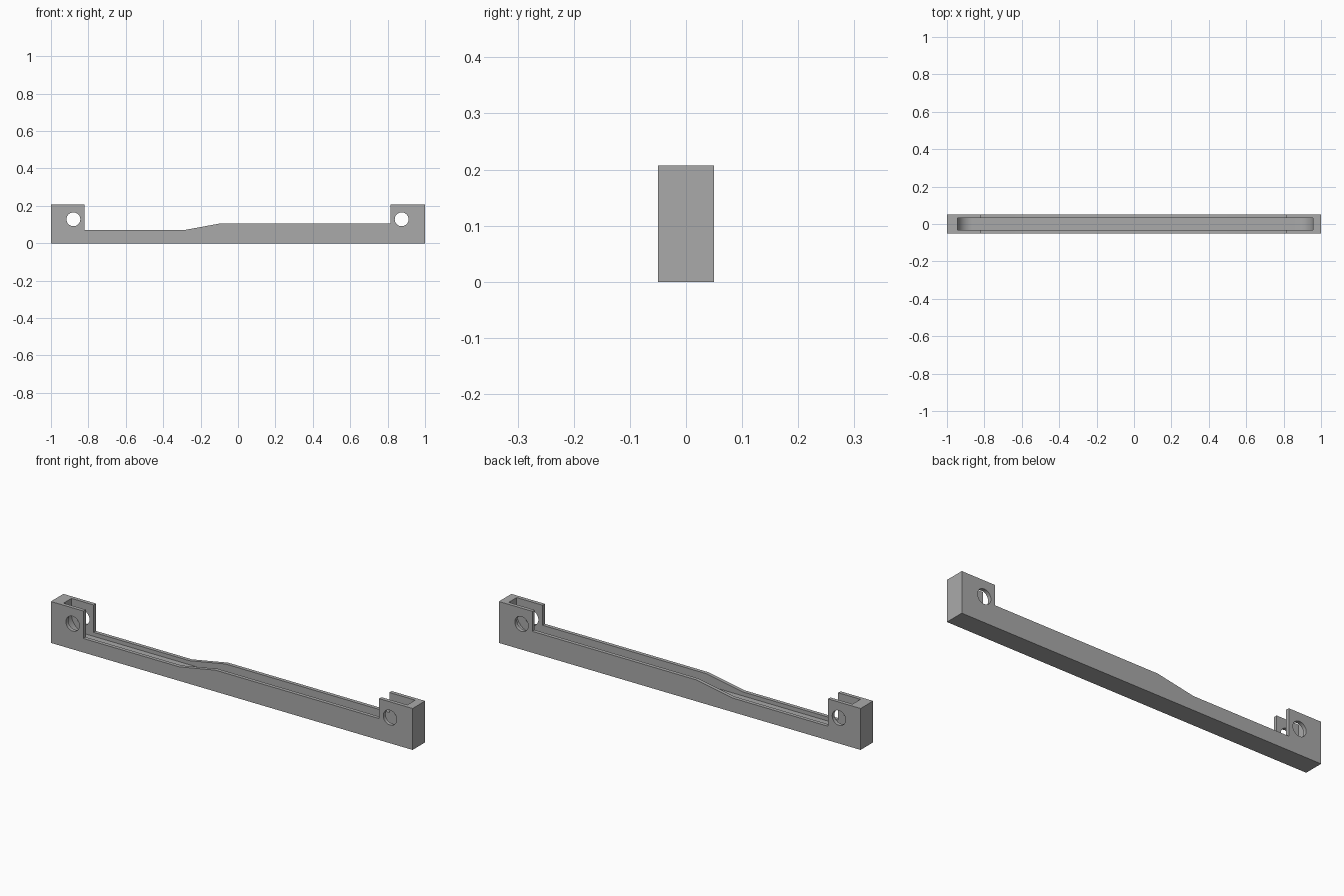
import bpy, bmesh, math

if "Cube" in bpy.data.objects:
    bpy.data.objects.remove(bpy.data.objects["Cube"], do_unlink=True)

grey = bpy.data.materials.new("mid grey")
grey.use_nodes = True
COLOUR = (0.40, 0.40, 0.40, 1)
grey.diffuse_color = COLOUR
grey.node_tree.nodes["Principled BSDF"].inputs["Base Color"].default_value = COLOUR


def extrude_profile(name, points, half_width):
    """Extrude an x-z outline symmetrically along y."""
    bm = bmesh.new()
    face = bm.faces.new([bm.verts.new((x, -half_width, z)) for x, z in points])
    side = bmesh.ops.extrude_face_region(bm, geom=[face])["geom"]
    moved = [v for v in side if isinstance(v, bmesh.types.BMVert)]
    bmesh.ops.translate(bm, verts=moved, vec=(0, 2 * half_width, 0))
    bmesh.ops.recalc_face_normals(bm, faces=bm.faces)
    mesh = bpy.data.meshes.new(name)
    bm.to_mesh(mesh)
    bm.free()
    mesh.materials.append(grey)
    obj = bpy.data.objects.new(name, mesh)
    bpy.context.collection.objects.link(obj)
    return obj


def arc(cx, cz, r, start, end, steps):
    return [(cx + r * math.cos(a), cz + r * math.sin(a))
            for a in (math.radians(start + (end - start) * i / steps)
                      for i in range(steps + 1))]


# Bar with a raised post at each end and a stepped top edge
H = 0.207
bar = extrude_profile("slotted_bar", [
    (-1, 0), (1, 0), (1, H), (0.815, H), (0.815, 0.107), (-0.09, 0.107),
    (-0.29, 0.07), (-0.82, 0.07), (-0.82, H), (-1, H)], 0.0495)

# Long slot with rounded ends to its floor
FLOOR, R = 0.05, 0.08
slot = extrude_profile("slot_cutter",
    [(-0.943, 0.3)] + arc(-0.943 + R, FLOOR + R, R, 180, 270, 12)
    + arc(0.958 - R, FLOOR + R, R, 270, 360, 12) + [(0.958, 0.3)], 0.031)

# Pin holes through both posts
cutters = [slot]
for side, x in (("right", -0.88), ("left", 0.875)):
    cutters.append(extrude_profile(side + "_hole_cutter",
                                   arc(x, 0.128, 0.037, 0, 345, 46), 0.1))

for cutter in cutters:
    cutter.hide_render = True
    cutter.hide_set(True)
    mod = bar.modifiers.new(cutter.name, "BOOLEAN")
    mod.operation = "DIFFERENCE"
    mod.solver = "EXACT"
    mod.object = cutter

# Apply the cuts and smooth only the curved surfaces
bpy.context.view_layer.objects.active = bar
bar.select_set(True)
for mod in list(bar.modifiers):
    bpy.ops.object.modifier_apply(modifier=mod.name)
for cutter in cutters:
    bpy.data.objects.remove(cutter, do_unlink=True)
bpy.ops.object.shade_smooth_by_angle(angle=math.radians(30))
